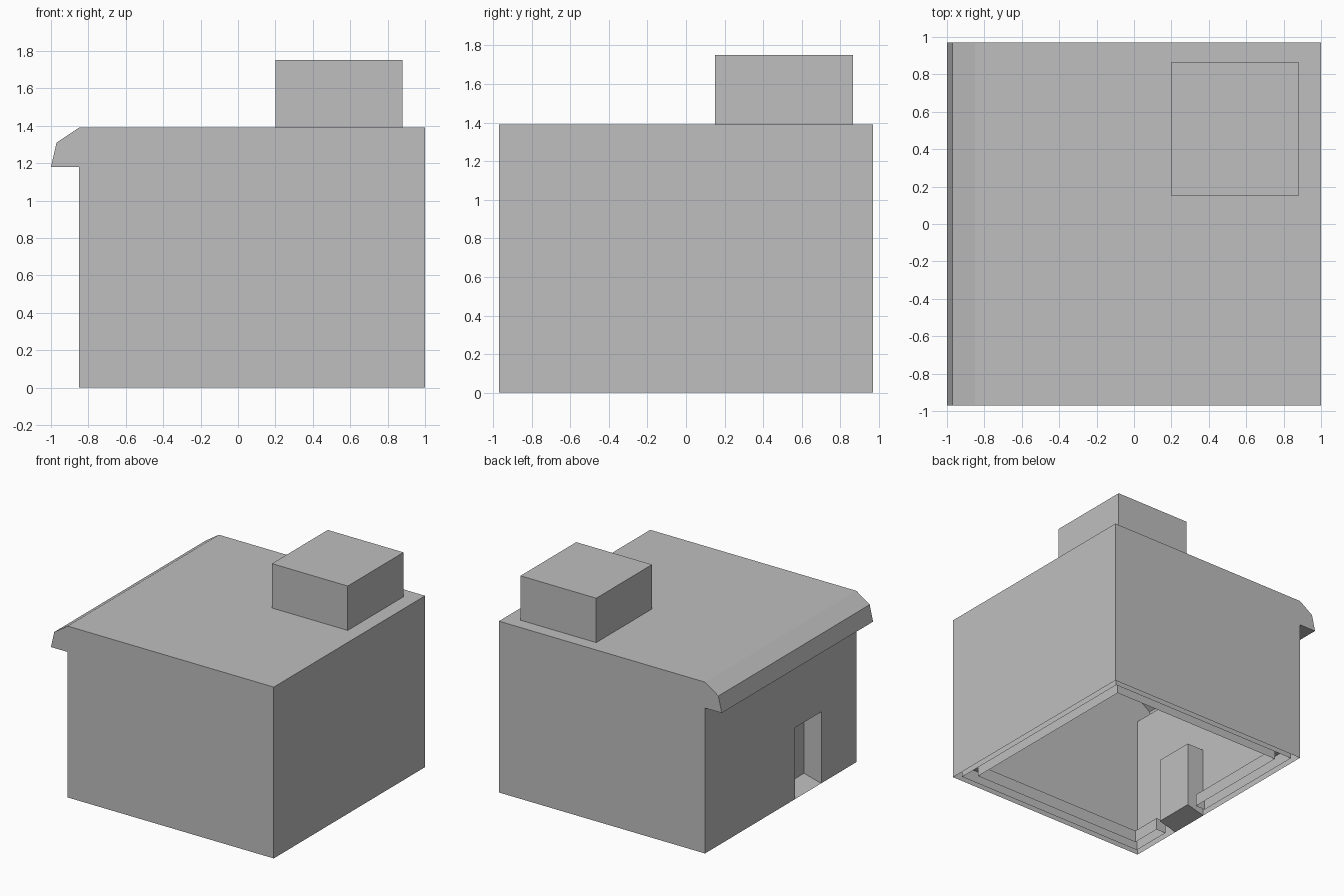
import bpy
import bmesh

cube = bpy.data.objects.get("Cube")
if cube:
    bpy.data.objects.remove(cube, do_unlink=True)

GREY = (0.52, 0.52, 0.52, 1.0)
mat = bpy.data.materials.new("plain_grey")
mat.use_nodes = True
mat.diffuse_color = GREY
mat.node_tree.nodes["Principled BSDF"].inputs["Base Color"].default_value = GREY

LEFT, RIGHT, DEPTH = -0.85, 1.0, 0.97      # wall planes
EAVE, ROOF, TOP = 1.18, 1.39, 1.75         # heights
DOOR_A, DOOR_B, DOOR_H = -0.52, -0.186, 0.58
DOOR_IN, SILL = LEFT + 0.155, 0.04


def build(name, polygons, flip=False):
    """Make an object from a list of polygons, welding shared corners."""
    bm = bmesh.new()
    for poly in polygons:
        bm.faces.new([bm.verts.new(p) for p in poly])
    bmesh.ops.remove_doubles(bm, verts=bm.verts, dist=0.0005)
    bmesh.ops.recalc_face_normals(bm, faces=bm.faces)
    if flip:
        bmesh.ops.reverse_faces(bm, faces=bm.faces)
    mesh = bpy.data.meshes.new(name)
    bm.to_mesh(mesh)
    bm.free()
    mesh.materials.append(mat)
    obj = bpy.data.objects.new(name, mesh)
    bpy.context.collection.objects.link(obj)
    return obj


def bridge(loop_a, loop_b, closed=False):
    """Quads joining two rows of points."""
    n = len(loop_a)
    return [(loop_a[i], loop_a[(i + 1) % n], loop_b[(i + 1) % n], loop_b[i])
            for i in range(n if closed else n - 1)]


# House shell: gable profile with hollow eave, open underneath
profile = [(LEFT, EAVE), (-1.0, EAVE), (-0.97, 1.31), (LEFT, ROOF),
           (RIGHT, ROOF), (RIGHT, 0)]
front = [(x, -DEPTH, z) for x, z in profile]
back = [(x, DEPTH, z) for x, z in profile]
door_wall = [(LEFT, y, z) for y, z in [
    (-DEPTH, 0), (DOOR_A, 0), (DOOR_A, DOOR_H), (DOOR_B, DOOR_H),
    (DOOR_B, 0), (DEPTH, 0), (DEPTH, EAVE), (-DEPTH, EAVE)]]
ends = [front + [(LEFT, -DEPTH, 0)], back + [(LEFT, DEPTH, 0)]]
build("house_shell", bridge(front, back) + ends + [door_wall])


# Door recess: closed niche with a sloping sill
def door_loop(x, bottom):
    return [(x, DOOR_A, bottom), (x, DOOR_B, bottom),
            (x, DOOR_B, DOOR_H), (x, DOOR_A, DOOR_H)]


outer, inner = door_loop(LEFT, 0), door_loop(DOOR_IN, SILL)
build("door_recess", bridge(outer, inner, closed=True) + [inner], flip=True)


# Chimney block on the roof
def chimney_loop(z):
    return [(0.2, 0.15, z), (0.88, 0.15, z), (0.88, 0.865, z), (0.2, 0.865, z)]


low, high = chimney_loop(ROOF), chimney_loop(TOP)
build("chimney", bridge(low, high, closed=True) + [high])


# Inner footing: channel around the walls, open below, broken at the door
def footing_path(t, z):
    l, r, d = LEFT + t, RIGHT - t, DEPTH - t
    return [(l, -0.11, z), (l, d, z), (r, d, z), (r, -d, z), (l, -d, z), (l, -0.58, z)]


rows = [footing_path(t, z) for t, z in [(0.05, 0), (0.05, 0.1), (0.137, 0.1), (0.137, 0)]]
faces = [q for a, b in zip(rows, rows[1:]) for q in bridge(a, b)]
faces += [[row[i] for row in rows] for i in (0, -1)]
build("footing", faces)
